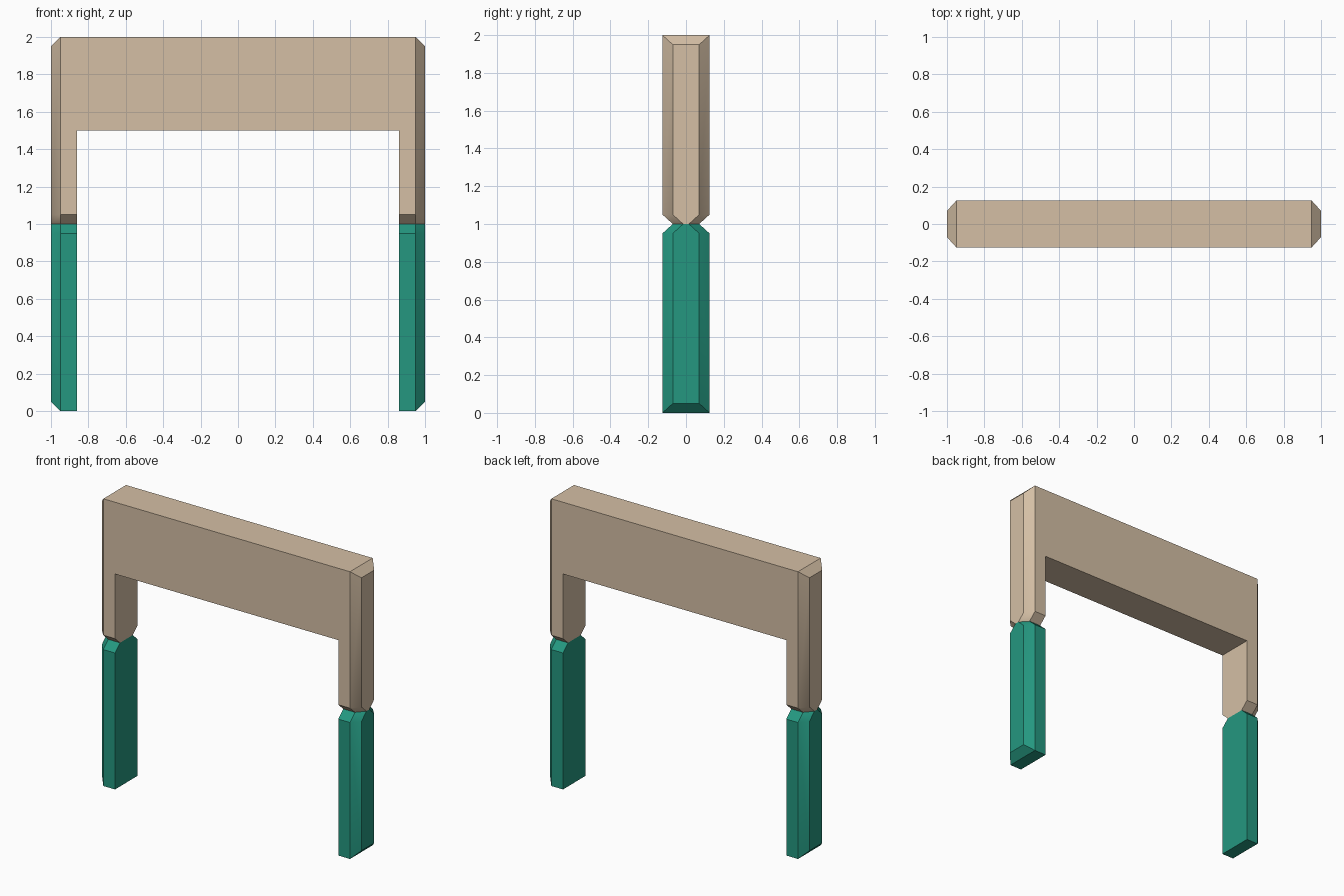
import bpy
import bmesh

if "Cube" in bpy.data.objects:
    bpy.data.objects.remove(bpy.data.objects["Cube"])


def material(name, colour):
    mat = bpy.data.materials.new(name)
    mat.diffuse_color = (*colour, 1.0)
    mat.use_nodes = True
    mat.node_tree.nodes["Principled BSDF"].inputs["Base Color"].default_value = mat.diffuse_color
    return mat


def add_object(name, bm, mat=None):
    bmesh.ops.recalc_face_normals(bm, faces=bm.faces[:])
    # Only the slanted corner strips are shaded smoothly
    bm.normal_update()
    for f in bm.faces:
        f.smooth = abs(f.normal.x) > 0.3 and abs(f.normal.y) > 0.3
    mesh = bpy.data.meshes.new(name)
    bm.to_mesh(mesh)
    bm.free()
    if mat:
        mesh.materials.append(mat)
    obj = bpy.data.objects.new(name, mesh)
    bpy.context.collection.objects.link(obj)
    return obj


def section(width, far, joint, inset):
    """Six (y, z) points: square at the far end, chamfered at the joint."""
    s = 1 if far > joint else -1
    half = [(width, far - s * inset), (width, joint + s * 0.05), (width - 0.055, joint)]
    return half + [(-y, z) for y, z in reversed(half)]


def slab(name, far, joint, mat, cutter):
    """Slab lofted along x with chamfered ends, with the opening cut out."""
    bm = bmesh.new()
    rings = []
    for x, width, inset in ((-1, 0.07, 0.05), (-0.95, 0.125, 0), (0.95, 0.125, 0), (1, 0.07, 0.05)):
        rings.append([bm.verts.new((x, y, z)) for y, z in section(width, far, joint, inset)])
    for a, b in zip(rings, rings[1:]):
        for i in range(6):
            j = (i + 1) % 6
            bm.faces.new((a[i], a[j], b[j], b[i]))
    bm.faces.new(rings[0])
    bm.faces.new(rings[-1])
    obj = add_object(name, bm, mat)
    mod = obj.modifiers.new("opening", 'BOOLEAN')
    mod.operation = 'DIFFERENCE'
    mod.solver = 'EXACT'
    mod.object = cutter
    return obj


tan = material("warm tan", (0.66, 0.52, 0.375))
teal = material("teal green", (0.018, 0.31, 0.215))

# Opening between the legs (helper)
bm = bmesh.new()
bmesh.ops.create_cube(bm, size=1)
for v in bm.verts:
    v.co = (v.co.x * 1.72, v.co.y, 1.5 if v.co.z > 0 else -0.5)
opening = add_object("opening_cutter", bm)
opening.hide_render = True
opening.display_type = 'WIRE'

# Upper frame with its beam, and the pair of lower legs
slab("upper_frame", 2.0, 1.0, tan, opening)
slab("lower_legs", 0.0, 1.0, teal, opening)
